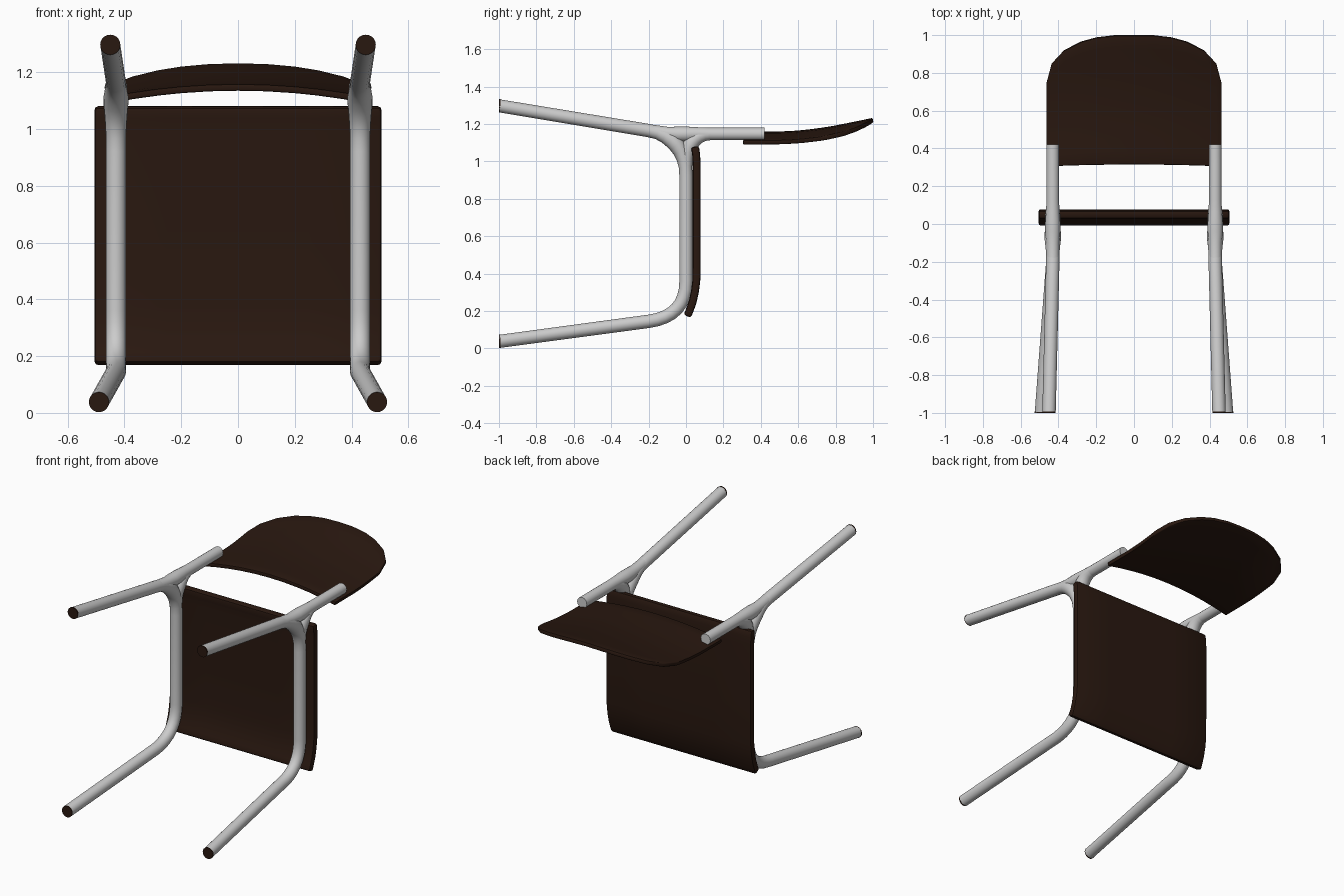
import bpy, bmesh, math
from mathutils import Vector

if "Cube" in bpy.data.objects:
    bpy.data.objects.remove(bpy.data.objects["Cube"])

brown = bpy.data.materials.new("dark_brown")
brown.diffuse_color = (0.022, 0.009, 0.005, 1)
brown.use_nodes = True
brown.node_tree.nodes["Principled BSDF"].inputs["Base Color"].default_value = brown.diffuse_color


def finish(bm, name, mat=None, angle=40):
    bmesh.ops.recalc_face_normals(bm, faces=bm.faces)
    me = bpy.data.meshes.new(name)
    bm.to_mesh(me)
    bm.free()
    ob = bpy.data.objects.new(name, me)
    bpy.context.collection.objects.link(ob)
    if mat:
        me.materials.append(mat)
    bpy.ops.object.select_all(action='DESELECT')
    ob.select_set(True)
    bpy.context.view_layer.objects.active = ob
    bpy.ops.object.shade_smooth_by_angle(angle=math.radians(angle))
    return ob


def bend(a, c, b, n=8):
    """Points of a quadratic curve from a to b with control point c."""
    a, b, c = Vector(a), Vector(b), Vector(c)
    return [a * (1 - t) ** 2 + c * 2 * t * (1 - t) + b * t * t
            for t in (i / n for i in range(n + 1))]


def tube(name, pts, side, radii, n=20):
    bm = bmesh.new()
    pts = [Vector(p) for p in pts]
    rings = []
    for i, p in enumerate(pts):
        t = (pts[min(i + 1, len(pts) - 1)] - pts[max(i - 1, 0)]).normalized()
        v = t.cross(Vector((1, 0, 0))).normalized()
        u = v.cross(t)
        r = radii[i] if isinstance(radii, list) else radii
        ring = []
        for k in range(n):
            a = 2 * math.pi * k / n
            q = p + (u * math.cos(a) + v * math.sin(a)) * r
            q.x *= side
            if q.y < -0.9:          # flat foot ends
                q.y = -0.997
            ring.append(bm.verts.new(q))
        rings.append(ring)
    for a, b in zip(rings, rings[1:]):
        for k in range(n):
            bm.faces.new((a[k], a[(k + 1) % n], b[(k + 1) % n], b[k]))
    bm.faces.new(rings[0])
    bm.faces.new(rings[-1])
    return finish(bm, name)


X, R = 0.43, 0.0355
front_foot, back_foot = (0.49, -1, 0.038), (0.45, -1, 1.297)
for side, tag in ((1, "right"), (-1, "left")):
    # Leg, seat rail and leg in one bent tube
    path = [front_foot]
    path += bend((X, -0.2, 0.145), (X, 0, 0.172), (X, 0, 0.36))
    path += bend((X, 0, 0.92), (X, 0, 1.132), (X, -0.2, 1.165))
    path.append(back_foot)
    rad = [R] * len(path)
    for k, extra in ((12, .002), (13, .005), (14, .008), (15, .008), (16, .004)):
        rad[k] += extra
    tube(tag + "_leg_frame", path, side, rad)
    # Back upright running on from the rear leg
    tube(tag + "_back_upright",
         [(X, -0.2, 1.165), (X, -0.1, 1.15), (X, -0.04, 1.146), (X, 0.01, 1.146),
          (X, 0.06, 1.147), (X, 0.12, 1.147), (X, 0.42, 1.147)],
         side, [.034, .035, .04, .04, .036, .0335, .0335])
    # Fillet between rail and upright
    tube(tag + "_joint_fillet", bend((X, 0, 0.98), (X, 0, 1.143), (X, 0.13, 1.147)),
         side, [.034, .035, .038, .041, .042, .04, .037, .034, .033])
    # Foot caps
    for foot, kind in ((front_foot, "front"), (back_foot, "back")):
        bpy.ops.mesh.primitive_cylinder_add(
            vertices=20, radius=0.0355, depth=0.008,
            location=(foot[0] * side, -0.996, foot[2]), rotation=(math.pi / 2, 0, 0))
        cap = bpy.context.object
        cap.name = f"{tag}_{kind}_foot_cap"
        cap.data.materials.append(brown)


def panel(name, grid, thick, bevel):
    """Thickened sheet from rows of points."""
    bm = bmesh.new()
    vs = [[bm.verts.new(p) for p in row] for row in grid]
    for a, b in zip(vs, vs[1:]):
        for k in range(len(a) - 1):
            bm.faces.new((a[k], a[k + 1], b[k + 1], b[k]))
    ob = finish(bm, name, brown)
    m = ob.modifiers.new("thickness", 'SOLIDIFY')
    m.thickness, m.offset, m.use_even_offset = thick, 0, True
    b = ob.modifiers.new("edge", 'BEVEL')
    b.width, b.segments, b.limit_method = bevel, 2, 'ANGLE'
    b.angle_limit = math.radians(50)
    for mod in list(ob.modifiers):
        bpy.ops.object.modifier_apply(modifier=mod.name)
    bpy.ops.object.shade_smooth_by_angle(angle=math.radians(40))
    return ob


# Seat with rolled front lip
profile = [(0.007, 0.172), (0.02, 0.205), (0.036, 0.25), (0.048, 0.305),
           (0.056, 0.37), (0.057, 0.6), (0.057, 0.99), (0.054, 1.04), (0.048, 1.079)]
panel("seat", [[(x, y, z) for x in (-0.505, -0.25, 0, 0.25, 0.505)]
               for y, z in profile], 0.042, 0.012)


# Backrest: curved sideways, leaning back to a rounded top
def lerp(table, v):
    for (a, fa), (b, fb) in zip(table, table[1:]):
        if v <= b:
            return fa + (fb - fa) * (v - a) / (b - a)
    return table[-1][1]


top = [(0, 1.0), (0.1, 0.999), (0.2, 0.987), (0.28, 0.965),
       (0.37, 0.92), (0.435, 0.85), (0.463, 0.745)]
lean = [(0.3, 1.147), (0.5, 1.148), (0.6, 1.153), (0.7, 1.164),
        (0.8, 1.18), (0.9, 1.2), (1.0, 1.221)]
cols = [-x for x, _ in top[:0:-1]] + [x for x, _ in top]
rows = 10
grid = []
for r in range(rows + 1):
    row = []
    for x in cols:
        low = 0.315 - 0.01 * (x / 0.463) ** 2
        y = low + (lerp(top, abs(x)) - low) * r / rows
        row.append((x, y, lerp(lean, y) - 0.046 * (x / 0.463) ** 2))
    grid.append(row)
panel("backrest", grid, 0.024, 0.006)
